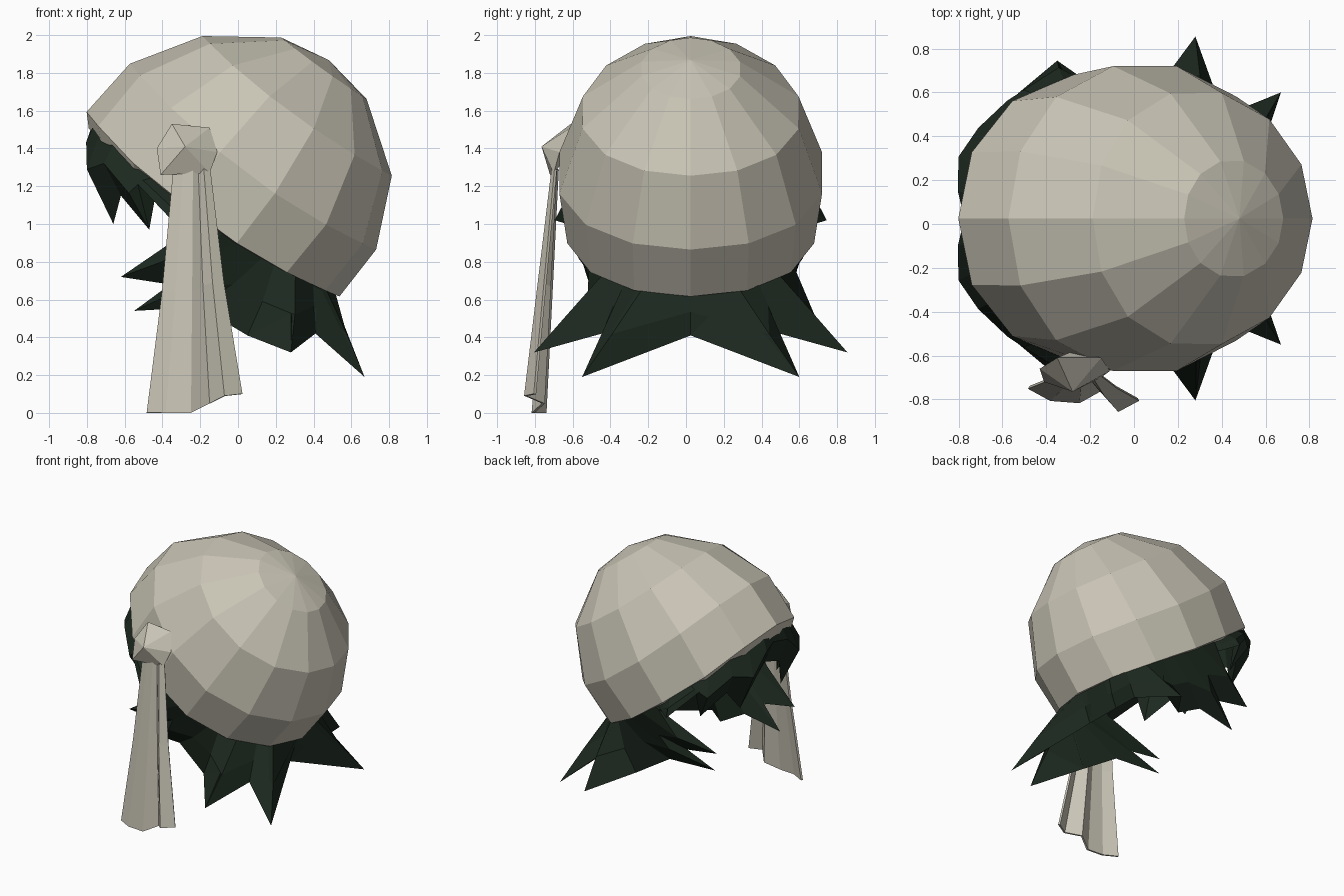
import bpy, bmesh, math
from mathutils import Vector

if "Cube" in bpy.data.objects:
    bpy.data.objects.remove(bpy.data.objects["Cube"])

def material(name, rgb):
    m = bpy.data.materials.new(name)
    m.diffuse_color = (*rgb, 1)
    m.use_nodes = True
    m.node_tree.nodes["Principled BSDF"].inputs["Base Color"].default_value = m.diffuse_color
    return m

CLOTH = material("pale cloth", (0.58, 0.55, 0.46))
HAIR = material("dark green hair", (0.012, 0.022, 0.014))

def finish(bm, name, mat):
    bmesh.ops.recalc_face_normals(bm, faces=bm.faces)
    me = bpy.data.meshes.new(name)
    bm.to_mesh(me)
    bm.free()
    ob = bpy.data.objects.new(name, me)
    me.materials.append(mat)
    bpy.context.collection.objects.link(ob)
    return ob

# Tilted dome frame: axis points up and back, brow points to the open front rim
CENTRE = Vector((0.02, 0.025, 1.22))
AXIS = Vector((0.58, 0, 0.815)).normalized()
BROW = Vector((-0.815, 0, 0.58)).normalized()
PEAK = Vector((-0.906, 0, 0.42)).normalized()
SIDES = 14

def dome_point(alpha, frac, scale, extra=0.0):
    c, s = math.cos(alpha), math.sin(alpha)
    rim = 101 + 8 * s * s + 1.5 * (1 - c)
    psi = math.radians(rim * frac + extra * (0.25 + 0.75 * max(0, c)))
    d = (BROW * c + Vector((0, s, 0))) * math.sin(psi) + AXIS * math.cos(psi)
    flat = Vector((d.x, 0, d.z)).normalized()
    r = 0.795 * (1 + 0.135 * max(0, flat.dot(PEAK)) ** 6)   # brow pulled forward
    return CENTRE + Vector((d.x * r, d.y * 0.715, d.z * r)) * scale

def dome(name, rows, mat):
    bm = bmesh.new()
    apex = bm.verts.new(dome_point(0, 0, rows[0][1]))
    prev = None
    for frac, scale, extra in rows:
        ring = [bm.verts.new(dome_point(2 * math.pi * i / SIDES, frac, scale, extra)) for i in range(SIDES)]
        for i in range(SIDES):
            j = (i + 1) % SIDES
            if prev:
                bm.faces.new((prev[i], prev[j], ring[j], ring[i]))
            else:
                bm.faces.new((apex, ring[j], ring[i]))
        prev = ring
    return finish(bm, name, mat)

# Head cloth with a turned-in hem, and the hair shell close beneath it
dome("head_cloth", [(0.2, 1, 0), (0.5, 1, 0), (0.78, 1, 0), (1, 1, 0), (1, 0.955, 5)], CLOTH)
dome("hair_shell", [(0.2, 0.975, 0), (0.5, 0.975, 0), (0.78, 0.975, 0), (0.96, 0.97, 0), (1, 0.93, 3)], HAIR)

# Jagged hair skirt, half of it from brow to nape: (rim angle, edge point, outward bulge)
EDGE = [
    (0, (-0.70, 0.00, 1.28), 0.05),
    (9, (-0.73, 0.13, 1.24), 0.07),
    (21, (-0.66, 0.25, 1.00), 0.12),     # fringe tip
    (35, (-0.62, 0.36, 1.15), 0.09),
    (48, (-0.47, 0.47, 0.97), 0.09),     # second fringe tip
    (60, (-0.53, 0.57, 1.21), 0.03),
    (72, (-0.35, 0.72, 1.02), 0.03),     # side lock
    (85, (-0.24, 0.59, 0.98), 0.01),
    (97, (-0.62, 0.48, 0.72), 0.05),     # upper forward spike
    (103, (-0.36, 0.47, 0.68), 0.03),
    (110, (-0.55, 0.40, 0.54), 0.05),    # lower forward spike
    (117, (-0.20, 0.46, 0.56), 0.03),
    (123, (0.05, 0.52, 0.41), 0.03),
    (135, (0.28, 0.83, 0.32), 0.03),     # side nape spike
    (147, (0.41, 0.47, 0.42), 0.00),
    (158, (0.67, 0.575, 0.19), 0.03),    # back nape spike
    (180, (0.43, 0.00, 0.41), 0.00),
]
half = [(math.radians(a), p, b) for a, p, b in EDGE]
loop = half + [(-a, (p[0], -p[1], p[2]), b) for a, p, b in reversed(half[1:-1])]
bm = bmesh.new()
columns = []
for a, p, bulge in loop:
    base = dome_point(a, 1, 0.945, -1)
    inner = dome_point(a, 1, 0.90, 2)
    tip = Vector((p[0], p[1] + 0.025, p[2]))
    mid = base.lerp(tip, 0.48)
    mid += (mid - CENTRE).normalized() * bulge
    columns.append([bm.verts.new(v) for v in (base, mid, tip, inner)])
for i, c in enumerate(columns):
    n = columns[(i + 1) % len(columns)]
    for k in range(3):
        bm.faces.new((c[k], n[k], n[k + 1], c[k + 1]))
finish(bm, "hair_skirt", HAIR)

# Faceted knot
bm = bmesh.new()
outline = [(-0.35, -0.61, 1.53), (-0.15, -0.61, 1.51), (-0.11, -0.67, 1.38),
           (-0.15, -0.70, 1.27), (-0.41, -0.72, 1.26), (-0.43, -0.66, 1.40)]
ring = [bm.verts.new(p) for p in outline]
for y in (-0.765, -0.58):
    hub = bm.verts.new((-0.28, y, 1.41))
    for i in range(6):
        bm.faces.new((ring[i], ring[(i + 1) % 6], hub))
finish(bm, "knot", CLOTH)

# Pleated cloth tail widening towards the floor
top = [(-0.34, -0.68), (-0.29, -0.70), (-0.24, -0.705), (-0.21, -0.69), (-0.18, -0.705), (-0.15, -0.69)]
hem = [(-0.48, -0.745, 0.0), (-0.38, -0.80, 0.0), (-0.25, -0.81, 0.0),
       (-0.15, -0.755, 0.05), (-0.07, -0.85, 0.09), (0.02, -0.80, 0.10)]
bm = bmesh.new()
prev = None
for t in (0, 0.5, 1):
    s = t ** 1.25
    row = []
    for a, b in zip(top, hem):
        row.append(bm.verts.new((a[0] + (b[0] - a[0]) * s, a[1] + (b[1] - a[1]) * t, 1.29 + (b[2] - 1.29) * t)))
    if prev:
        for i in range(5):
            bm.faces.new((prev[i], prev[i + 1], row[i + 1], row[i]))
    prev = row
tail = finish(bm, "cloth_tail", CLOTH)
thick = tail.modifiers.new("thickness", 'SOLIDIFY')
thick.thickness = 0.015
thick.offset = 0
